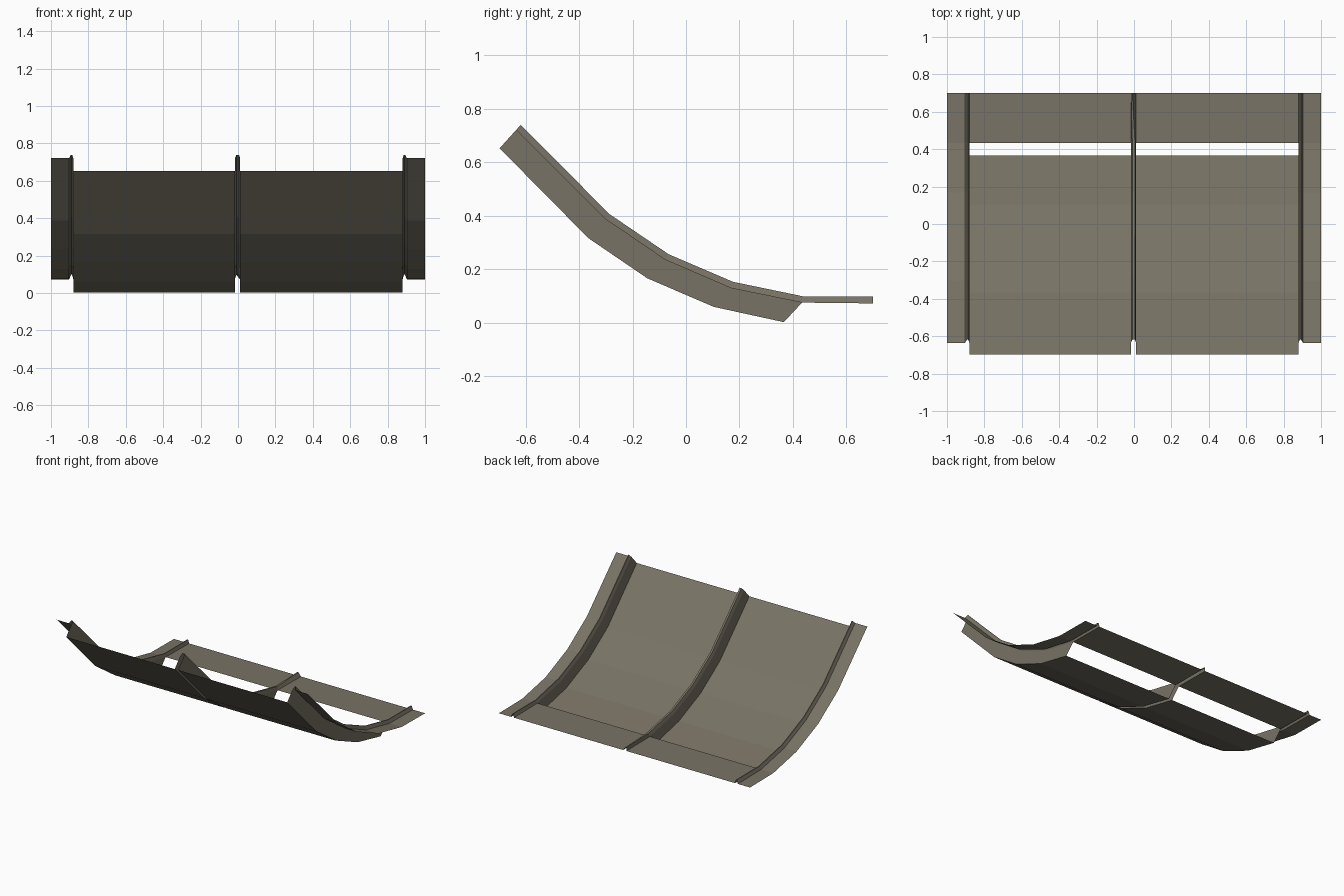
import bpy

if "Cube" in bpy.data.objects:
    bpy.data.objects.remove(bpy.data.objects["Cube"])

# Side profiles (y, z): low = recessed panel, mid = flange level, top = rib crest
LOW = [(-0.697, 0.652), (-0.365, 0.316), (-0.145, 0.166), (0.104, 0.059), (0.366, 0.002)]
MID = [(-0.635, 0.721), (-0.302, 0.388), (-0.077, 0.235), (0.169, 0.129), (0.434, 0.075), (0.70, 0.072)]
TOP = [(-0.618, 0.739), (-0.286, 0.406), (-0.065, 0.256), (0.175, 0.153), (0.440, 0.098), (0.70, 0.098)]


def sheet(name, rails):
    """Skin quads between neighbouring rails; each rail is (x, profile) with x a number or end pair."""
    verts, faces = [], []
    n = len(rails[0][1])
    for x, prof in rails:
        xs = x if isinstance(x, list) else [x] * n
        verts += [(xs[i], y, z) for i, (y, z) in enumerate(prof)]
    for r in range(len(rails) - 1):
        for i in range(n - 1):
            a = r * n + i
            faces.append((a, a + n, a + n + 1, a + 1))
    me = bpy.data.meshes.new(name)
    me.from_pydata(verts, [], faces)
    ob = bpy.data.objects.new(name, me)
    bpy.context.collection.objects.link(ob)
    mat = bpy.data.materials.get("dull_metal")
    if mat is None:
        mat = bpy.data.materials.new("dull_metal")
        mat.diffuse_color = (0.19, 0.17, 0.13, 1)
        mat.use_nodes = True
        mat.node_tree.nodes["Principled BSDF"].inputs["Base Color"].default_value = mat.diffuse_color
    me.materials.append(mat)
    return ob


CL, CR, E = -0.016, 0.011, 0.88   # centre rib edges and outer panel edge

for side, s, c in (("left", -1, CL), ("right", 1, CR)):
    # curved recessed panel with its two side walls
    sheet(side + "_panel", [(s * E, LOW), (c, LOW)])
    sheet(side + "_outer_wall", [(s * E, MID[:5]), (s * E, LOW)])
    sheet(side + "_inner_wall", [(c, LOW), (c, MID[:5])])
    # flat rear strip behind the open slot
    sheet(side + "_rear_strip", [(s * E, MID[4:]), (c, MID[4:])])
    # outer flange and the raised rib beside it
    sheet(side + "_flange", [(s * 1.0, MID), (s * 0.903, MID)])
    sheet(side + "_rib", [(s * 0.903, MID), (s * 0.893, TOP), (s * 0.887, TOP), (s * E, MID)])

# centre rib, its crest leaning to one side at the rear end
sheet("centre_rib", [(CL, MID), ([-0.009] * 5 + [-0.016], TOP),
                     ([0.005] * 5 + [-0.009], TOP), (CR, MID)])
